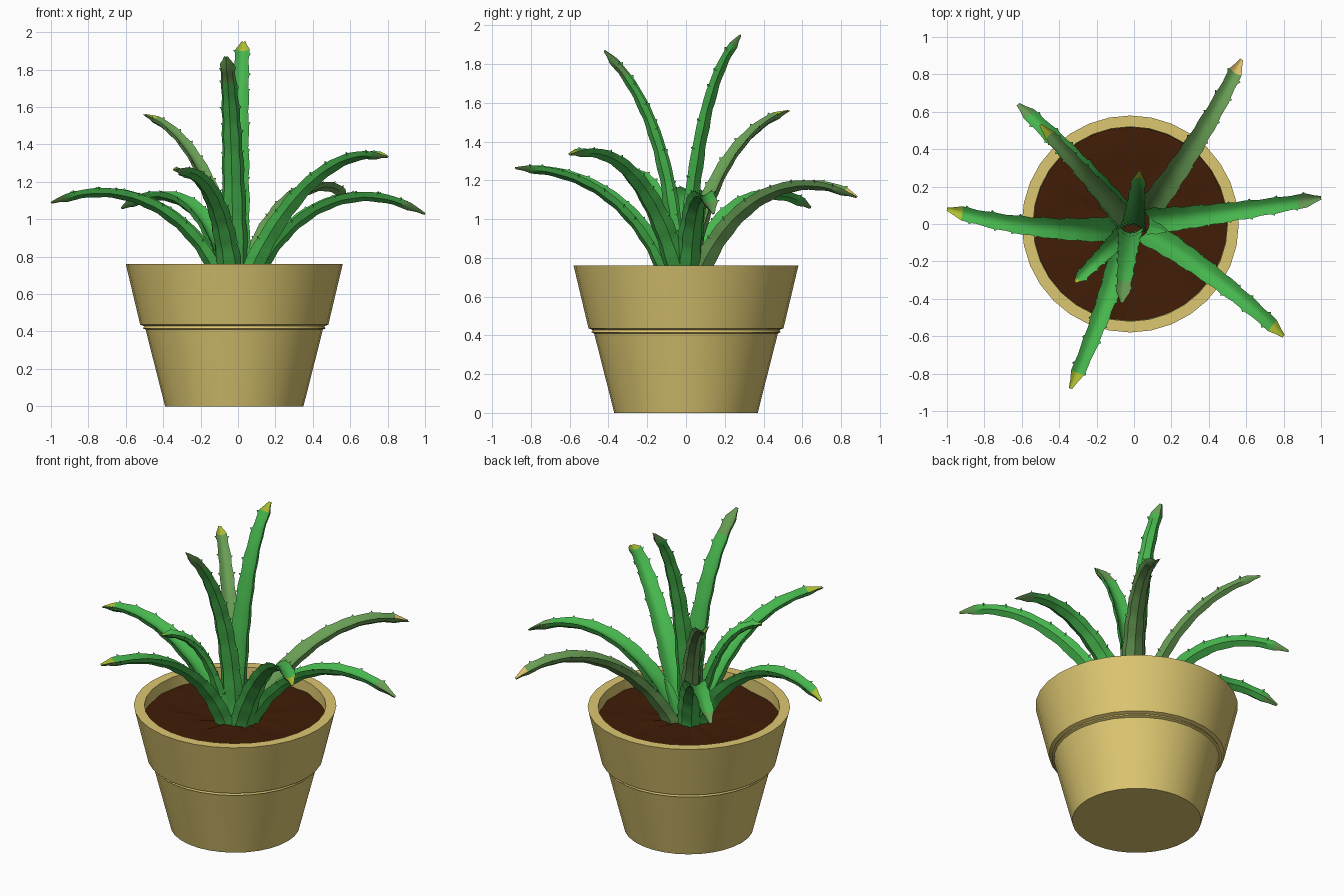
import bpy, bmesh, math, random
from mathutils import Vector

if "Cube" in bpy.data.objects:
    bpy.data.objects.remove(bpy.data.objects["Cube"])

random.seed(4)


def material(name, rgb):
    m = bpy.data.materials.new(name)
    m.diffuse_color = (*rgb, 1)
    m.use_nodes = True
    m.node_tree.nodes["Principled BSDF"].inputs["Base Color"].default_value = m.diffuse_color
    return m


CLAY = material("tan clay", (0.72, 0.57, 0.165))
SOIL = material("dark soil", (0.052, 0.012, 0.002))
GREEN = material("leaf green", (0.062, 0.47, 0.075))
OLIVE = material("olive green", (0.14, 0.34, 0.09))
YELLOW = material("yellow tip", (0.42, 0.52, 0.03))
TAN = material("tan tip", (0.72, 0.52, 0.14))


def finish(bm, name, mats, angle=35):
    bmesh.ops.recalc_face_normals(bm, faces=bm.faces)
    me = bpy.data.meshes.new(name)
    bm.to_mesh(me)
    bm.free()
    for m in mats:
        me.materials.append(m)
    me.polygons.foreach_set("use_smooth", [True] * len(me.polygons))
    me.set_sharp_from_angle(angle=math.radians(angle))
    ob = bpy.data.objects.new(name, me)
    bpy.context.collection.objects.link(ob)
    return ob


def lathe(name, profile, mat, cx, seg=32, jitter=0.0, angle=25):
    """Revolve (radius, z) points; radius 0 makes a pole."""
    bm = bmesh.new()
    rings = []
    for r, z in profile:
        if r == 0:
            rings.append([bm.verts.new((cx, 0, z))] * seg)
        else:
            rings.append([bm.verts.new((cx + r * math.cos(a), r * math.sin(a),
                                        z + random.uniform(-jitter, jitter)))
                          for a in (2 * math.pi * k / seg for k in range(seg))])
    for a, b in zip(rings, rings[1:]):
        for k in range(seg):
            n = (k + 1) % seg
            quad = list(dict.fromkeys((a[k], a[n], b[n], b[k])))
            bm.faces.new(quad)
    return finish(bm, name, [mat], angle)


# Pot: tapered body, undercut collar, open rim and inner wall
lathe("pot", [(0, 0), (0.37, 0), (0.474, 0.41), (0.488, 0.416), (0.482, 0.428),
              (0.503, 0.436), (0.58, 0.76), (0.52, 0.76), (0.515, 0.62), (0, 0.6)],
      CLAY, -0.02)

# Soil: slightly lumpy disc below the rim
lathe("soil", [(0.517, 0.69), (0.44, 0.69), (0.34, 0.685), (0.24, 0.68),
               (0.14, 0.68), (0, 0.68)], SOIL, -0.02, seg=40, jitter=0.009, angle=60)


def bezier(p0, p1, p2, p3, t):
    u = 1 - t
    return u**3 * p0 + 3 * u * u * t * p1 + 3 * u * t * t * p2 + t**3 * p3


def leaf(name, base, tip, h1, h2, z_tip, bow, body, end, end_from, width=0.15):
    """Keeled leaf along a bezier arch; h1 and h2 are (share of reach, height)."""
    b, e = Vector((*base, 0)), Vector((*tip, 0))
    side = Vector((0, 0, 1)).cross(e - b).normalized()

    def point(t):
        s = bezier(0, h1[0], h2[0], 1, t)
        z = bezier(0.62, h1[1], h2[1], z_tip, t)
        return b + (e - b) * s + side * bow * 4 * s * (1 - s) + Vector((0, 0, z))

    def frame(t):
        d = (point(min(t + 0.01, 1)) - point(max(t - 0.01, 0))).normalized()
        w = width * (1 - 0.56 * t) * (1 + 0.06 * math.sin(t * 50))
        if t > 0.93:
            w *= 1 - 0.72 * (t - 0.93) / 0.07
        return point(t), d, d.cross(side).normalized(), w

    # cross-section: two sharp edges, hollow top, keeled underside
    section = [(-0.5, 0.15), (-0.22, -0.06), (0, -0.12), (0.22, -0.06), (0.5, 0.15),
               (0.37, -0.18), (0, -0.42), (-0.37, -0.18)]
    bm = bmesh.new()
    steps, m = 28, len(section)
    rings = []
    for i in range(steps + 1):
        c, d, n, w = frame(i / steps)
        rings.append([bm.verts.new(c + side * x * w + n * y * w) for x, y in section])
    for i in range(steps):
        for k in range(m):
            f = bm.faces.new((rings[i][k], rings[i][(k + 1) % m],
                              rings[i + 1][(k + 1) % m], rings[i + 1][k]))
            # dry tip: end colour on the top face, olive underneath
            if (i + 0.5) / steps > end_from:
                f.material_index = 1 if k < 4 else 2
    bm.faces.new(rings[0])
    bm.faces.new(rings[-1]).material_index = 1

    # spines: small pyramids along both edges
    count = 7
    for sgn in (-1, 1):
        for k in range(count):
            t = 0.22 + 0.68 * (k + random.uniform(-0.2, 0.2)) / (count - 1)
            c, d, n, w = frame(t)
            o = c + side * sgn * 0.47 * w + n * 0.12 * w
            vs = [bm.verts.new(o + v) for v in (
                -d * 0.012, d * 0.012, -n * 0.012,
                side * sgn * 0.012 + n * 0.01 + d * 0.006)]
            for tri in ((0, 1, 2), (0, 1, 3), (1, 2, 3), (2, 0, 3)):
                bm.faces.new([vs[q] for q in tri])
    return finish(bm, name, [body, end, OLIVE])


# Leaves: name, base, tip, two arch handles, tip height, sideways bow, colours
leaf("leaf_back_right", (.04, .03), (.575, .88), (.2, 1.1), (.65, 1.31), 1.115, -.03,
     OLIVE, TAN, .94)
leaf("leaf_right", (.04, .01), (1.0, .14), (.17, 1.05), (.6, 1.28), 1.03, -.01,
     GREEN, OLIVE, .9)
leaf("leaf_front_right", (.03, -.02), (.8, -.6), (.2, 1.07), (.6, 1.44), 1.335, .03,
     GREEN, YELLOW, .92)
leaf("leaf_front", (-.04, -.05), (-.34, -.88), (.15, 1.03), (.5, 1.29), 1.265, .02,
     GREEN, YELLOW, .92)
leaf("leaf_upright_front", (-.02, -.025), (-.065, -.42), (.03, 1.25), (.4, 1.67), 1.87, 0,
     GREEN, OLIVE, .83)
leaf("leaf_upright_back", (-.005, -.025), (.03, .28), (.12, 1.2), (.35, 1.76), 1.95, 0,
     GREEN, YELLOW, .94)
leaf("leaf_left", (-.05, -.02), (-1.0, .08), (.16, 1.06), (.6, 1.27), 1.09, .045,
     GREEN, YELLOW, .92)
leaf("leaf_back_left_low", (-.04, .02), (-.62, .64), (.15, 1.05), (.55, 1.26), 1.06, -.02,
     GREEN, OLIVE, .92)
leaf("leaf_back_left_high", (-.03, .01), (-.5, .53), (.06, 1.1), (.5, 1.5), 1.56, 0,
     OLIVE, YELLOW, .93, .125)
leaf("leaf_front_left", (-.04, -.04), (-.315, -.31), (.1, 1.02), (.5, 1.29), 1.24, 0,
     GREEN, YELLOW, .95, .12)
